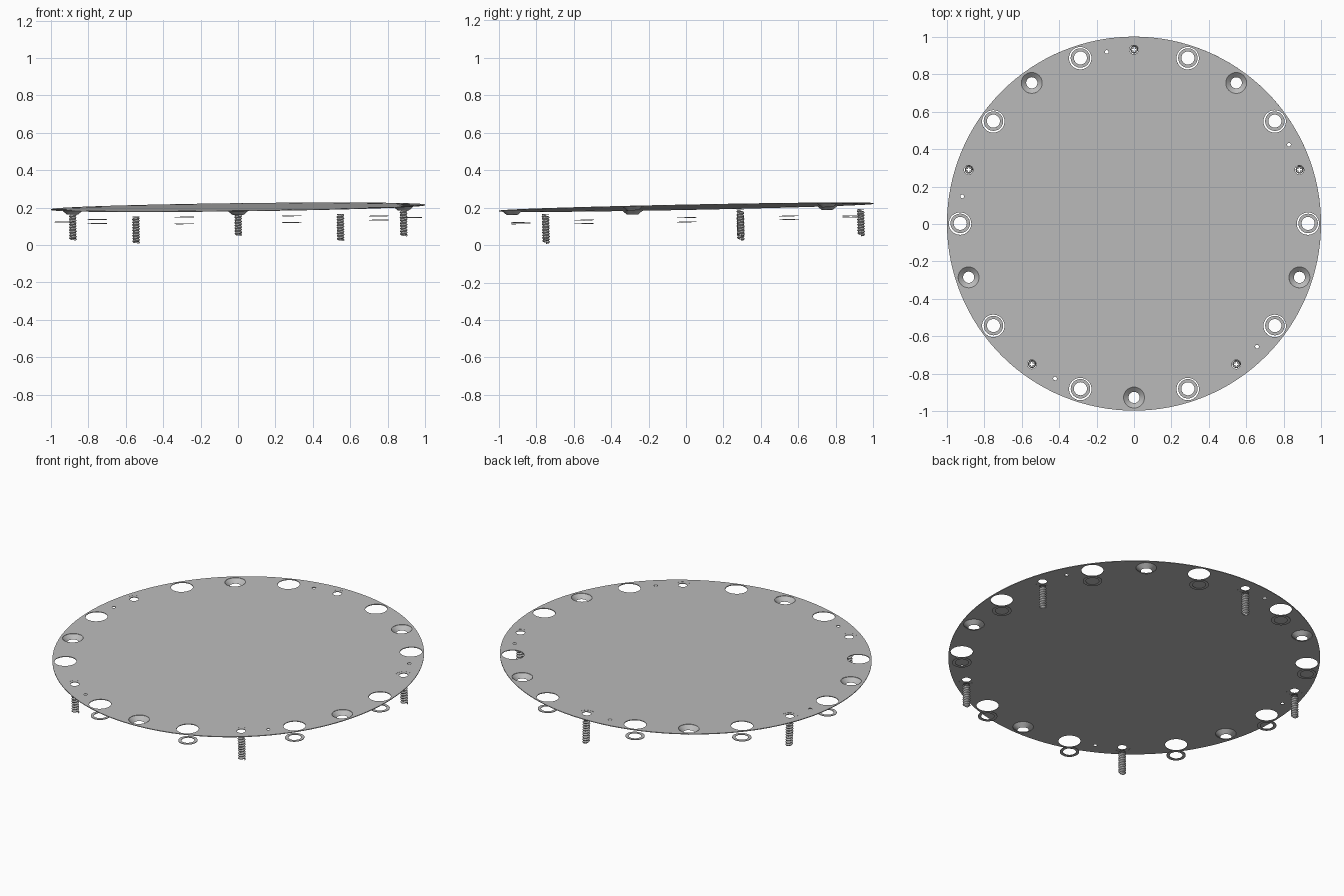
import bpy, bmesh
from math import cos, sin, pi, radians, atan
from mathutils import Matrix, Vector

if "Cube" in bpy.data.objects:
    bpy.data.objects.remove(bpy.data.objects["Cube"])

grey = bpy.data.materials.new("light_grey")
grey.use_nodes = True
colour = (0.5, 0.5, 0.5, 1)
grey.diffuse_color = colour
grey.node_tree.nodes["Principled BSDF"].inputs["Base Color"].default_value = colour

# Everything hangs from a slightly tilted plane
RIM = 0.93
normal = Vector((-0.0125, -0.02, 1))
TILT = Matrix.Translation((0, 0.002, 0.202)) @ normal.to_track_quat("Z", "Y").to_matrix().to_4x4()
TILT = Matrix.Translation((0, 0.002, 0.202)) @ Vector((0, 0, 1)).rotation_difference(normal).to_matrix().to_4x4()


def on_rim(degrees, r=RIM):
    a = radians(degrees)
    return r * cos(a), r * sin(a)


def circle(r, n=32, x=0, y=0):
    return [(x + r * cos(2 * pi * i / n), y + r * sin(2 * pi * i / n)) for i in range(n)]


def add(name, mesh, x=0, y=0, z=0):
    if not mesh.materials:
        mesh.materials.append(grey)
    ob = bpy.data.objects.new(name, mesh)
    bpy.context.collection.objects.link(ob)
    ob.matrix_world = TILT @ Matrix.Translation((x, y, z))
    return ob


def sheet(name, outlines, thickness):
    """Flat filled sheet; outlines inside the first one become holes."""
    cu = bpy.data.curves.new(name, "CURVE")
    cu.dimensions = "2D"
    cu.fill_mode = "BOTH"
    cu.extrude = thickness / 2
    for pts in outlines:
        sp = cu.splines.new("POLY")
        sp.points.add(len(pts) - 1)
        for p, (x, y) in zip(sp.points, pts):
            p.co = (x, y, 0, 1)
        sp.use_cyclic_u = True
    tmp = bpy.data.objects.new(name, cu)
    bpy.context.collection.objects.link(tmp)
    deps = bpy.context.evaluated_depsgraph_get()
    mesh = bpy.data.meshes.new_from_object(tmp.evaluated_get(deps))
    bpy.data.objects.remove(tmp)
    for p in mesh.polygons:
        p.use_smooth = False
    return mesh


washer_spots = [36 * k for k in range(10)]
screw_spots = [18 + 72 * k for k in range(5)]
cup_spots = [54 + 72 * k for k in range(5)]
pin_spots = [27 + 72 * k for k in range(5)]

# Round plate with its ring of holes
outlines = [circle(1.0, 128)]
for spots, r in ((washer_spots, 0.06), (screw_spots, 0.043), (cup_spots, 0.056), (pin_spots, 0.01)):
    outlines += [circle(r, 32, *on_rim(a)) for a in spots]
add("plate", sheet("plate", outlines, 0.004))

# Washers floating below the large holes
washer = sheet("washer", [circle(0.052), circle(0.035)], 0.003)
for a in washer_spots:
    add("washer", washer, *on_rim(a), -0.067)

# Countersunk cups
bm = bmesh.new()
bmesh.ops.create_cone(bm, segments=32, radius1=0.03, radius2=0.056, depth=0.022)
for f in bm.faces:
    f.smooth = True
cup = bpy.data.meshes.new("cup")
bm.to_mesh(cup)
bm.free()
for a in cup_spots:
    add("countersunk_cup", cup, *on_rim(a), -0.011)

# Screws: flat collar, cross-slotted cap and threaded shaft
collar = sheet("collar", [circle(0.043), circle(0.024)], 0.003)
w, l = 0.004, 0.013
quarter = [(l, -w), (l, w), (w, w)]
cross = []
for k in range(4):
    c, s = round(cos(k * pi / 2)), round(sin(k * pi / 2))
    cross += [(x * c - y * s, x * s + y * c) for x, y in quarter]
cap = sheet("cap", [circle(0.019, 16), cross], 0.003)

TURNS, PITCH = 9, 0.0145
thread = bpy.data.meshes.new("thread")
thread.from_pydata([(0.015, 0, 0), (0.021, 0, PITCH / 2), (0.015, 0, PITCH)], [(0, 1), (1, 2)], [])
for a in screw_spots:
    x, y = on_rim(a)
    add("screw_collar", collar, x, y, 0)
    add("screw_cap", cap, x, y, -0.03)
    shaft = add("screw_shaft", thread, x, y, -0.174)
    mod = shaft.modifiers.new("thread", "SCREW")
    mod.screw_offset = PITCH
    mod.iterations = TURNS
    mod.steps = mod.render_steps = 16
    mod.use_merge_vertices = True
    mod.merge_threshold = 0.0005
    mod.use_smooth_shade = False
    mod.use_normal_calculate = True
